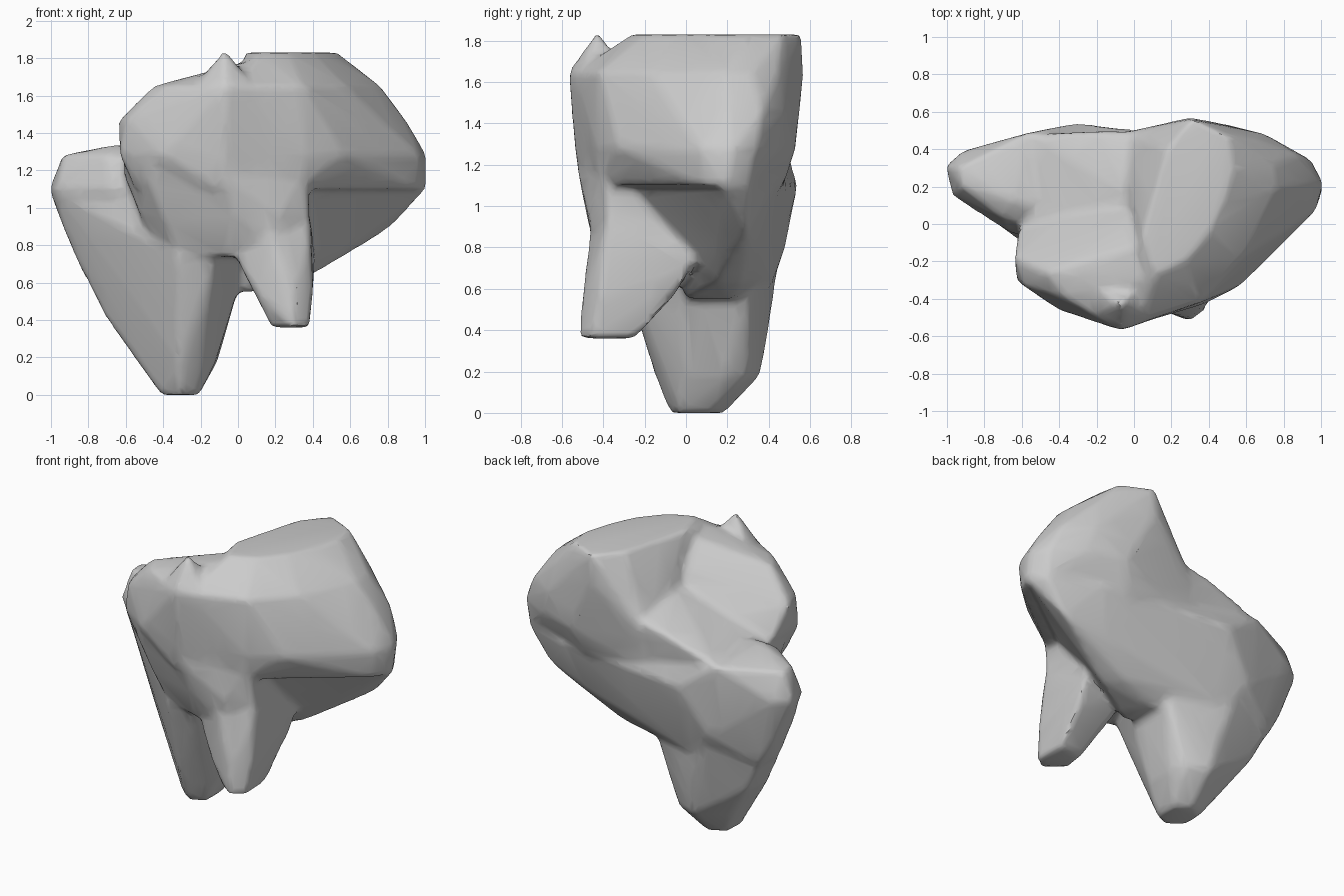
import bpy
import bmesh

cube = bpy.data.objects.get("Cube")
if cube:
    bpy.data.objects.remove(cube, do_unlink=True)

body = bmesh.new()


def add_hull(rings):
    """Add one convex mass through rings of (x, y) at each height, in hundredths."""
    verts = [body.verts.new((x / 100, y / 100, z / 100))
             for z, ring in rings.items() for x, y in ring]
    result = bmesh.ops.convex_hull(body, input=verts, use_existing_faces=False)
    spare = result["geom_interior"] + result["geom_unused"]
    spare = {item for item in spare if isinstance(item, bmesh.types.BMVert)}
    bmesh.ops.delete(body, geom=list(spare), context="VERTS")


# Right half of the crown with its flat cut top and overhang
add_hull({
    183: [(31, 56), (50, 47), (53, 30), (47, 10), (40, -5), (27, -20),
          (11, -27), (4, -7), (10, 15), (17, 40)],
    165: [(0, -54), (35, -42), (58, -18), (76, 18), (75, 32), (66, 45),
          (30, 57)],
    145: [(91, 20), (88, 37), (70, 48), (5, 48)],
    128: [(101, 22), (97, 7), (95, 34), (75, 45), (50, 53), (57, -33),
          (37, -43), (-7, -53), (-10, 48)],
    110: [(101, 19), (96, 8), (95, 30), (40, 47), (40, -25), (30, -42),
          (-10, -50), (-10, 46)],
})

# Front left of the crown, falling back from its rim to the dip
add_hull({
    178: [(6, -10), (4, -30)],
    165: [(-7, -57), (5, -53), (-38, -39), (-46, -26), (4, 5)],
    147: [(-64, -18), (-59, -33)],
    139: [(-35, 6)],
    128: [(-7, -54), (-40, -46), (-63, -30), (-62, -3)],
    110: [(30, -42), (30, 10), (-10, -51), (-55, -28), (-50, 8)],
})

# Lower back left of the crown
add_hull({
    160: [(8, 8)],
    147: [(12, 49), (-14, 25)],
    140: [(-20, 50), (-35, 6)],
    128: [(-60, 2), (-56, 48)],
    110: [(30, 0), (30, 46), (-50, 0), (-50, 46)],
})

# Pointed cusp on the front rim
add_hull({
    185: [(-7, -43)],
    165: [(-21, -48), (8, -50), (7, -28), (-24, -32), (-7, -57)],
})

# Broad back mass sloping from the right side to the left shoulder
add_hull({
    134: [(-65, 12)],
    128: [(-94, 30), (-93, 20), (-70, 3), (-56, 49)],
    110: [(-101, 31), (-97, 15), (-92, 39), (-66, -5), (40, -25), (101, 19),
          (95, 31), (60, 43), (-30, 54), (10, 48)],
    88: [(38, 3), (80, 30), (-93, 20)],
    80: [(-88, 33), (-50, 48), (56, 24), (51, 34)],
    63: [(-82, 22), (-78, 34), (-30, 42), (38, 15), (30, 27)],
    55: [(7, 0), (7, 22)],
})

# Large root, reaching up into the left shoulder
add_hull({
    108: [(-97, 17), (-62, -4), (-42, -14), (-60, 46)],
    74: [(-87, 20), (-84, 33), (-45, 45), (4, 32), (5, 0), (-32, -30),
         (-12, -32)],
    42: [(-71, 15), (-67, 31), (-32, 40), (-6, 28), (-6, -4), (-31, -20),
         (-18, -16)],
    18: [(-53, 8), (-50, 24), (-30, 36), (-15, 30), (-11, 20), (-12, 0),
         (-32, -15)],
    0: [(-41, 0), (-40, 14), (-30, 19), (-21, 12), (-21, -3), (-31, -8)],
})

# Front lobe narrowing under the crown
add_hull({
    120: [(-62, -15), (-50, -38), (-8, -53), (37, -40), (38, 0), (-60, 5)],
    95: [(-52, -20), (-40, -34), (0, -48), (22, -47), (38, -38)],
    74: [(-38, -18), (-32, -28), (-7, -37), (20, -43), (36, -36), (38, 4),
         (-40, 10)],
})

# Small front root
add_hull({
    92: [(15, -46), (39, -38), (38, 2), (8, 0)],
    73: [(-1, -39), (19, -45), (38, -42), (41, 4), (5, 4)],
    55: [(10, -44), (30, -50), (40, -42), (39, -7), (13, -10)],
    36: [(18, -42), (30, -52), (38, -46), (37, -25), (20, -27)],
})

bmesh.ops.recalc_face_normals(body, faces=body.faces)
mesh = bpy.data.meshes.new("tooth")
body.to_mesh(mesh)
body.free()
tooth = bpy.data.objects.new("tooth", mesh)
bpy.context.collection.objects.link(tooth)

# Fuse the masses, soften the joins, then reduce to broad facets
fuse = tooth.modifiers.new("fuse", "REMESH")
fuse.mode = "VOXEL"
fuse.voxel_size = 0.022
soften = tooth.modifiers.new("soften", "SMOOTH")
soften.factor = 0.5
soften.iterations = 6
reduce = tooth.modifiers.new("reduce", "DECIMATE")
reduce.ratio = 0.1

graph = bpy.context.evaluated_depsgraph_get()
graph.update()
fused = bpy.data.meshes.new_from_object(tooth.evaluated_get(graph))
tooth.modifiers.clear()
tooth.data = fused
fused.name = "tooth"

# Plain grey surface
grey = bpy.data.materials.new("plain grey")
grey.use_nodes = True
colour = (0.6, 0.6, 0.6, 1)
grey.diffuse_color = colour
shader = next(n for n in grey.node_tree.nodes if n.type == "BSDF_PRINCIPLED")
shader.inputs["Base Color"].default_value = colour
fused.materials.clear()
fused.materials.append(grey)

bpy.ops.object.select_all(action="DESELECT")
tooth.select_set(True)
bpy.context.view_layer.objects.active = tooth
bpy.ops.object.shade_smooth_by_angle(angle=0.6)
